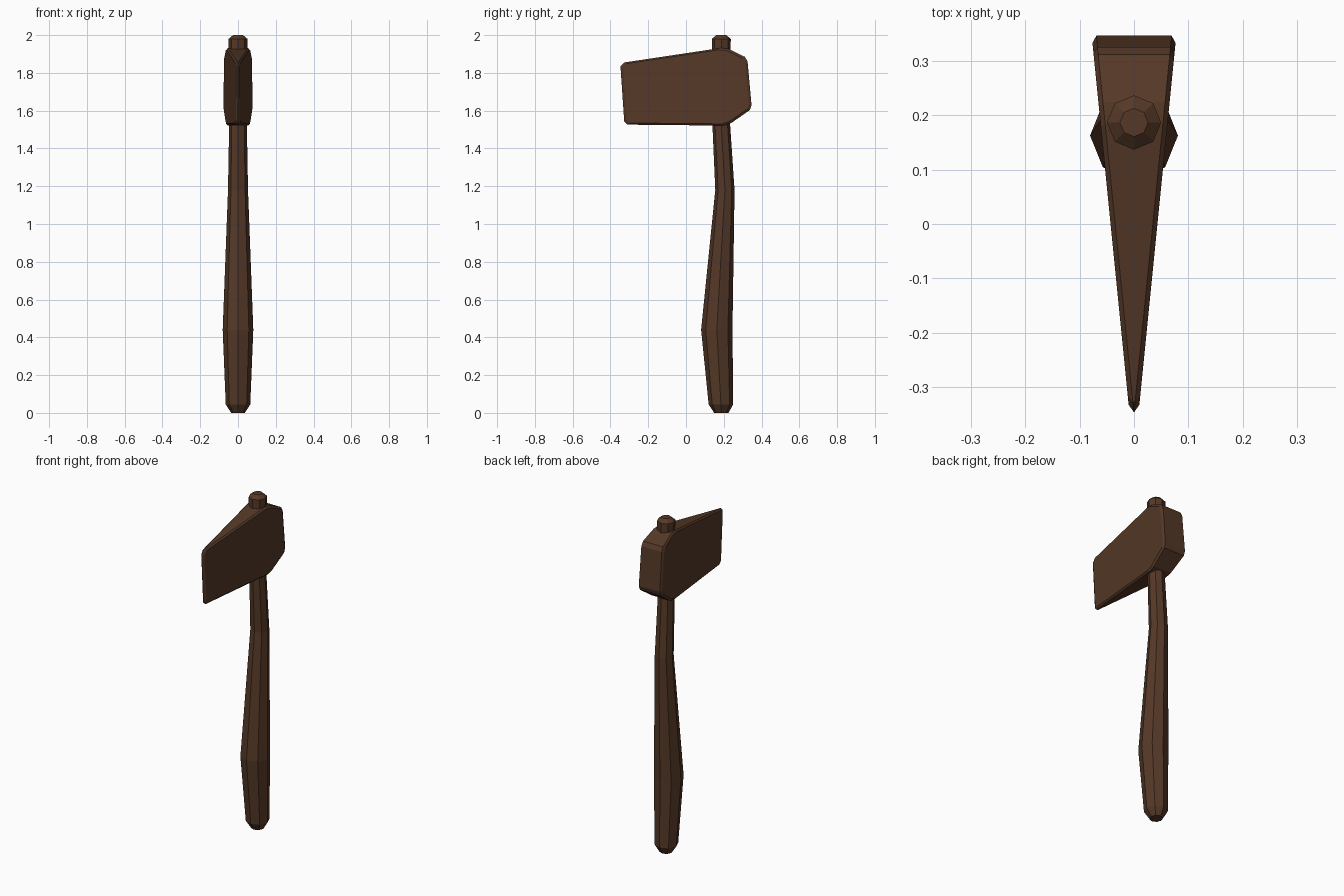
import bpy, bmesh
from math import sin, cos, tau

if "Cube" in bpy.data.objects:
    bpy.data.objects.remove(bpy.data.objects["Cube"])

wood = bpy.data.materials.new("dark_brown")
wood.diffuse_color = (0.09, 0.04, 0.02, 1)
wood.use_nodes = True
wood.node_tree.nodes["Principled BSDF"].inputs["Base Color"].default_value = wood.diffuse_color


def loft(name, rings):
    """Skin a list of equal-length point rings and cap both ends."""
    bm = bmesh.new()
    loops = [[bm.verts.new(p) for p in ring] for ring in rings]
    n = len(loops[0])
    for a, b in zip(loops, loops[1:]):
        for i in range(n):
            j = (i + 1) % n
            bm.faces.new((a[i], a[j], b[j], b[i]))
    bm.faces.new(loops[0][::-1])
    bm.faces.new(loops[-1])
    bmesh.ops.remove_doubles(bm, verts=bm.verts[:], dist=0.0008)
    bmesh.ops.recalc_face_normals(bm, faces=bm.faces[:])
    mesh = bpy.data.meshes.new(name)
    bm.to_mesh(mesh)
    bm.free()
    mesh.materials.append(wood)
    ob = bpy.data.objects.new(name, mesh)
    bpy.context.collection.objects.link(ob)
    return ob


# Curved octagonal handle: height, centre y, half width x, half depth y
sections = [
    (0.0, 0.187, 0.036, 0.038),
    (0.045, 0.185, 0.065, 0.065),
    (0.44, 0.163, 0.081, 0.083),
    (1.18, 0.206, 0.053, 0.051),
    (1.52, 0.187, 0.047, 0.047),
    (1.98, 0.187, 0.050, 0.050),
    (2.0, 0.187, 0.026, 0.026),
]
loft("handle", [[(rx * cos(i * tau / 8), cy + ry * sin(i * tau / 8), z)
                 for i in range(8)] for z, cy, rx, ry in sections])

# Wedge head: side outline (y, z) with clipped corners
outline = [
    (-0.347, 1.835), (-0.328, 1.855), (0.185, 1.932), (0.225, 1.927),
    (0.312, 1.885), (0.326, 1.86), (0.347, 1.63), (0.338, 1.603),
    (0.24, 1.535), (0.20, 1.521), (-0.31, 1.526), (-0.327, 1.542),
]


def half_thickness(y):
    return 0.0085 + 0.1 * (y + 0.347)


def head_ring(side, inset):
    """Outline on one cheek; inset rings form the flat cheek inside the bevel."""
    ring = []
    for y, z in outline:
        if inset:
            y, z = y * 0.96, 1.725 + (z - 1.725) * 0.955
            x = half_thickness(y)
        else:
            x = half_thickness(y) - 0.0085
        ring.append((side * x, y, z))
    return ring


loft("axe_head", [head_ring(-1, True), head_ring(-1, False),
                  head_ring(1, False), head_ring(1, True)])
